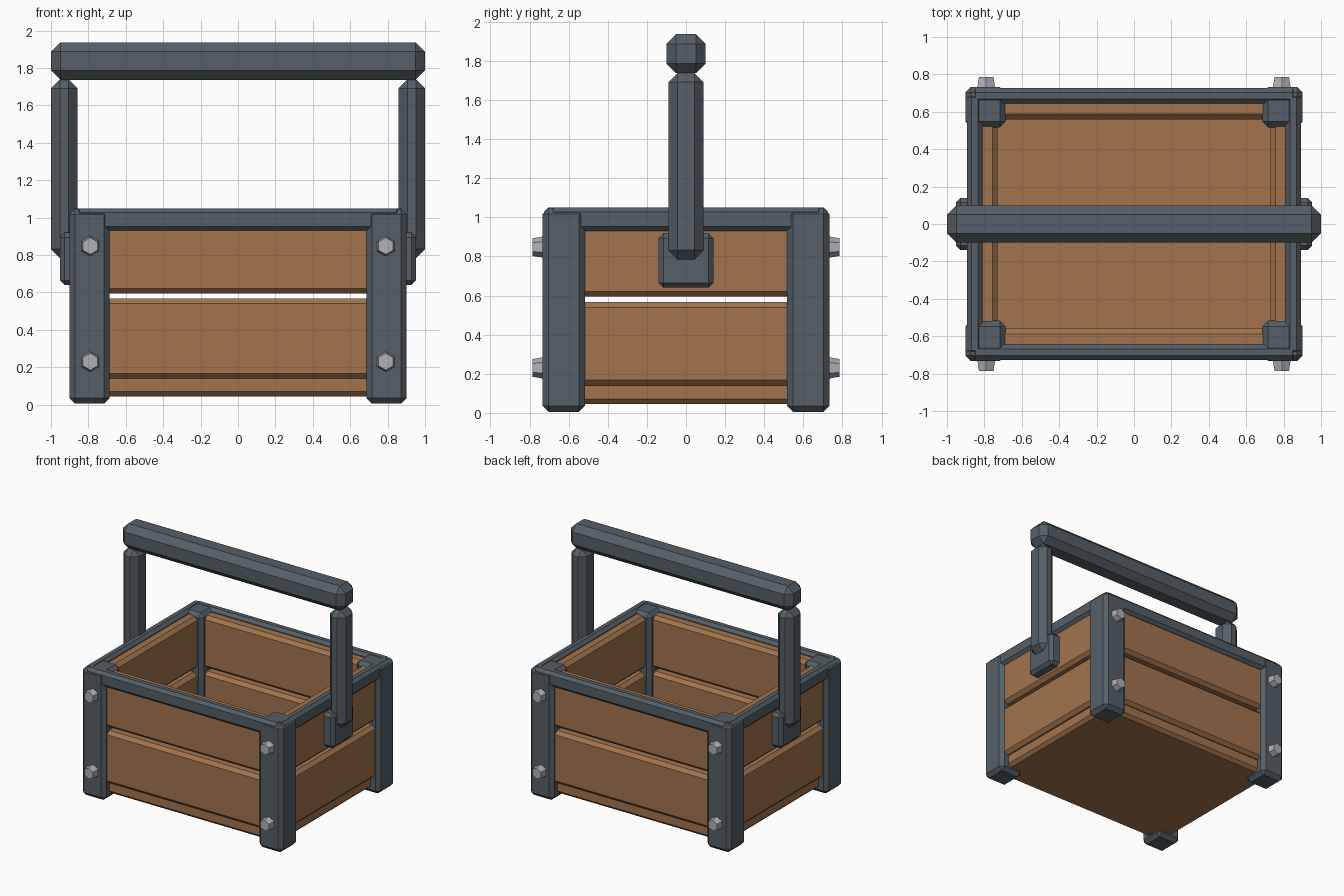
import bpy, bmesh
from math import radians, pi
from mathutils import Matrix, Vector

if "Cube" in bpy.data.objects:
    bpy.data.objects.remove(bpy.data.objects["Cube"])


def material(name, rgb):
    m = bpy.data.materials.new(name)
    m.diffuse_color = (*rgb, 1)
    m.use_nodes = True
    m.node_tree.nodes["Principled BSDF"].inputs["Base Color"].default_value = m.diffuse_color
    return m


IRON = material("dark_iron", (0.09, 0.115, 0.135))
WOOD = material("wood", (0.36, 0.175, 0.075))
STEEL = material("steel", (0.42, 0.44, 0.47))


def finish(name, bm, mat):
    me = bpy.data.meshes.new(name)
    bm.to_mesh(me)
    bm.free()
    me.materials.append(mat)
    ob = bpy.data.objects.new(name, me)
    bpy.context.collection.objects.link(ob)
    return ob


def box(name, x, y, z, bevel, mat):
    """Chamfered box from (min, max) ranges."""
    bm = bmesh.new()
    lo = Vector((min(x), min(y), min(z)))
    hi = Vector((max(x), max(y), max(z)))
    size = hi - lo
    bmesh.ops.create_cube(bm, size=1, matrix=Matrix.Translation((lo + hi) / 2) @ Matrix.Diagonal((*size, 1)))
    bmesh.ops.bevel(bm, geom=bm.edges[:], offset=bevel, segments=1, affect='EDGES')
    return finish(name, bm, mat)


def bolt(name, x, side, z):
    """Tapered hexagonal bolt head pointing out of the front or back."""
    bm = bmesh.new()
    depth = 0.085
    rot = Matrix.Rotation(radians(-90 * side), 4, 'X')
    bmesh.ops.create_cone(bm, cap_ends=True, segments=6, radius1=0.06, radius2=0.045, depth=depth)
    # put a hexagon corner at the top
    if abs(max(v.co.y for v in bm.verts) - 0.06) > 0.001:
        bmesh.ops.rotate(bm, verts=bm.verts, matrix=Matrix.Rotation(pi / 6, 3, 'Z'))
    bmesh.ops.transform(bm, verts=bm.verts,
                        matrix=Matrix.Translation((x, side * (0.785 - depth / 2), z)) @ rot)
    return finish(name, bm, STEEL)


# Floor panel
box("floor", (-0.83, 0.83), (-0.665, 0.665), (0.045, 0.185), 0.025, WOOD)

# Two rows of planks on every side
for row, z in (("lower", (0.14, 0.567)), ("upper", (0.594, 1.02))):
    for s, fb, lr in ((-1, "front", "left"), (1, "back", "right")):
        box(f"{row}_plank_{fb}", (-0.8, 0.8), (s * 0.56, s * 0.70), z, 0.027, WOOD)
        box(f"{row}_plank_{lr}", (s * 0.73, s * 0.87), (-0.63, 0.63), z, 0.027, WOOD)

# Top rim rails
for s, fb, lr in ((-1, "front", "left"), (1, "back", "right")):
    box(f"rail_{fb}", (-0.87, 0.87), (s * 0.645, s * 0.727), (0.93, 1.05), 0.023, IRON)
    box(f"rail_{lr}", (s * 0.81, s * 0.893), (-0.70, 0.70), (0.93, 1.05), 0.023, IRON)

# Corner posts with two bolts each
for sx, lr in ((-1, "left"), (1, "right")):
    for sy, fb in ((-1, "front"), (1, "back")):
        box(f"post_{fb}_{lr}", (sx * 0.687, sx * 0.902), (sy * 0.517, sy * 0.733),
            (0.005, 1.046), 0.03, IRON)
        for z, h in ((0.23, "low"), (0.848, "high")):
            bolt(f"bolt_{fb}_{lr}_{h}", sx * 0.79, sy, z)

# Handle: side brackets, upright arms and the top bar
for s, lr in ((-1, "left"), (1, "right")):
    box(f"handle_bracket_{lr}", (s * 0.84, s * 0.952), (-0.14, 0.14), (0.64, 0.92), 0.025, IRON)
    box(f"handle_arm_{lr}", (s * 0.858, s), (-0.09, 0.09), (0.785, 1.738), 0.047, IRON)
box("handle_bar", (-1, 1), (-0.1, 0.1), (1.737, 1.937), 0.05, IRON)
